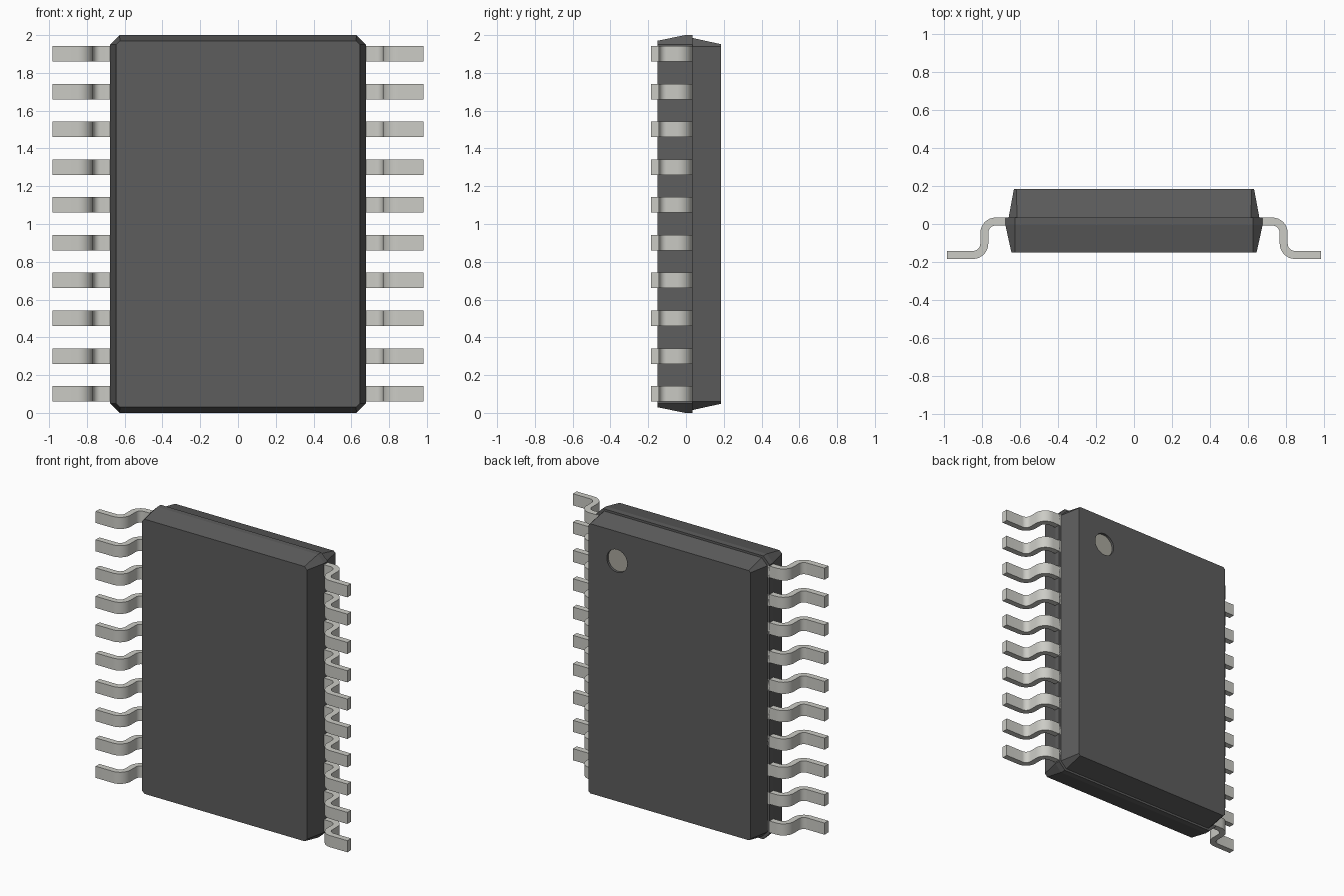
import bpy, bmesh, math
from mathutils import Vector

if "Cube" in bpy.data.objects:
    bpy.data.objects.remove(bpy.data.objects["Cube"])


def material(name, rgb):
    m = bpy.data.materials.new(name)
    m.diffuse_color = (*rgb, 1)
    m.use_nodes = True
    m.node_tree.nodes["Principled BSDF"].inputs["Base Color"].default_value = m.diffuse_color
    return m


def make_object(name, bm, mat=None):
    bmesh.ops.recalc_face_normals(bm, faces=bm.faces)
    me = bpy.data.meshes.new(name)
    bm.to_mesh(me)
    bm.free()
    ob = bpy.data.objects.new(name, me)
    bpy.context.collection.objects.link(ob)
    if mat:
        me.materials.append(mat)
    return ob


dark = material("dark_plastic", (0.11, 0.11, 0.11))
metal = material("tinned_metal", (0.6, 0.6, 0.56))
pale = material("pale_mark", (0.4, 0.39, 0.34))


# Case: chamfered rectangles stacked along y (y, half width, z inset, chamfer)
def outline(y, hx, inset, c):
    hz = 1 - inset
    pts = [(hx - c, hz), (hx, hz - c), (hx, c - hz), (hx - c, -hz),
           (c - hx, -hz), (-hx, c - hz), (-hx, hz - c), (c - hx, hz)]
    return [Vector((x, y, z + 1)) for x, z in pts]


sections = [(-0.151, 0.645, 0.03, 0.02), (-0.005, 0.677, 0, 0.05),
            (0.034, 0.677, 0, 0.05), (0.034, 0.66, 0.015, 0.045),
            (0.184, 0.632, 0.048, 0.012)]
bm = bmesh.new()
rings = [[bm.verts.new(p) for p in outline(*s)] for s in sections]
for a, b in zip(rings, rings[1:]):
    for i in range(8):
        j = (i + 1) % 8
        bm.faces.new((a[i], a[j], b[j], b[i]))
bm.faces.new(rings[0])
bm.faces.new(rings[-1])
case = make_object("case", bm, dark)


# Round index mark: shallow recess in the back face with a pale floor
def cylinder(name, y0, y1, radius, mat):
    bm = bmesh.new()
    bmesh.ops.create_cone(bm, cap_ends=True, segments=32, radius1=radius,
                          radius2=radius, depth=y1 - y0)
    ob = make_object(name, bm, mat)
    ob.rotation_euler.x = math.pi / 2
    ob.location = (0.41, (y0 + y1) / 2, 1.745)
    return ob


cutter = cylinder("mark_cutter", 0.165, 0.25, 0.08, pale)
cutter.hide_render = True
cutter.hide_viewport = True
cut = case.modifiers.new("mark_recess", 'BOOLEAN')
cut.operation = 'DIFFERENCE'
cut.object = cutter
cut.solver = 'EXACT'
cylinder("index_mark", 0.15, 0.167, 0.08, pale)

# Pin: gull-wing strip, offset both ways from a centre path with two bends
HALF, R, XB, TOP, FOOT = 0.021, 0.06, 0.788, 0.013, -0.163
path = [((0.64, TOP), (0, 1))]
for k in range(9):
    a = math.pi / 2 * (1 - k / 8)
    n = (math.cos(a), math.sin(a))
    path.append(((XB - R + R * n[0], TOP - R + R * n[1]), n))
for k in range(9):
    a = math.pi / 2 * k / 8
    n = (math.cos(a), math.sin(a))
    path.append(((XB + R - R * n[0], FOOT + R - R * n[1]), n))
path.append(((0.983, FOOT), (0, 1)))

bm = bmesh.new()
loops = [[bm.verts.new((p[0] + s * HALF * n[0], p[1] + s * HALF * n[1], z))
          for s, z in ((-1, 0.06), (1, 0.06), (1, 0.142), (-1, 0.142))]
         for p, n in path]
for a, b in zip(loops, loops[1:]):
    for i in range(4):
        j = (i + 1) % 4
        bm.faces.new((a[i], a[j], b[j], b[i]))
bm.faces.new(loops[0])
bm.faces.new(loops[-1])
pins = make_object("pins", bm, metal)
bpy.context.view_layer.objects.active = pins
pins.select_set(True)
bpy.ops.object.shade_smooth_by_angle(angle=math.radians(30))

# Ten pins up each side
row = pins.modifiers.new("row", 'ARRAY')
row.count = 10
row.use_relative_offset = False
row.use_constant_offset = True
row.constant_offset_displace = (0, 0, 0.2)
pins.modifiers.new("both_sides", 'MIRROR').use_axis[0] = True
